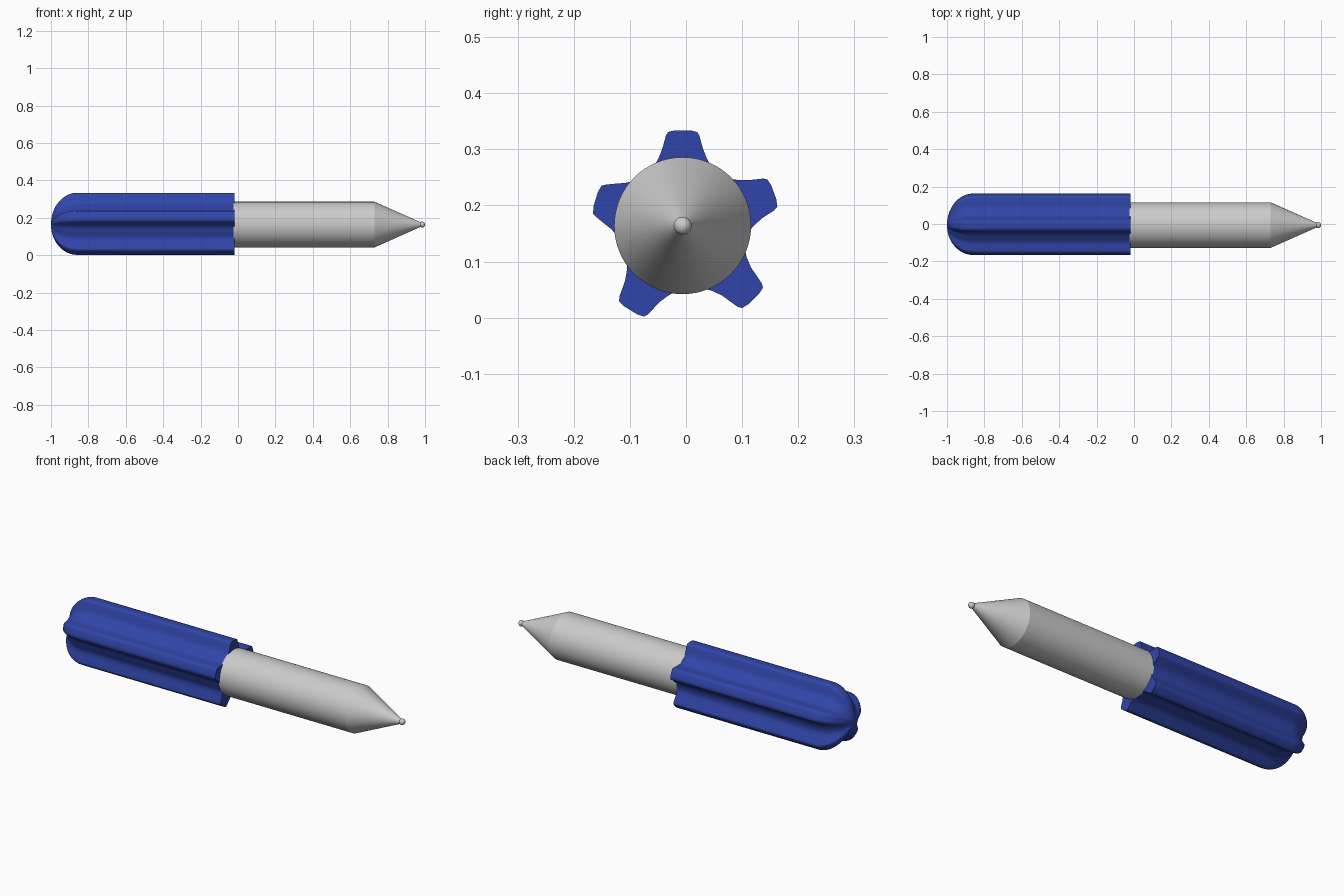
import bpy, bmesh, math

if "Cube" in bpy.data.objects:
    bpy.data.objects.remove(bpy.data.objects["Cube"])

CY, CZ = -0.006, 0.164   # long axis of the pen


def finish(name, bm, angle, color=None):
    bmesh.ops.recalc_face_normals(bm, faces=bm.faces)
    me = bpy.data.meshes.new(name)
    bm.to_mesh(me)
    bm.free()
    ob = bpy.data.objects.new(name, me)
    bpy.context.collection.objects.link(ob)
    ob.location = (0, CY, CZ)
    if color:
        mat = bpy.data.materials.new(name + "_paint")
        mat.diffuse_color = color
        mat.use_nodes = True
        mat.node_tree.nodes["Principled BSDF"].inputs["Base Color"].default_value = mat.diffuse_color
        me.materials.append(mat)
    bpy.ops.object.select_all(action='DESELECT')
    ob.select_set(True)
    bpy.context.view_layer.objects.active = ob
    bpy.ops.object.shade_smooth_by_angle(angle=math.radians(angle))
    return ob


def loft(stations, section):
    """Skin scaled copies of a (y, z) section along x and close both ends."""
    bm = bmesh.new()
    rings = [[bm.verts.new((x, y * s, z * s)) for y, z in section] for x, s in stations]
    n = len(section)
    for a, b in zip(rings, rings[1:]):
        for i in range(n):
            j = (i + 1) % n
            bm.faces.new((a[i], a[j], b[j], b[i]))
    bm.faces.new(rings[0])
    bm.faces.new(rings[-1])
    return bm


def circle(n):
    return [(math.cos(2 * math.pi * i / n), math.sin(2 * math.pi * i / n)) for i in range(n)]


# Barrel with tapered point
finish("barrel", loft([(-0.025, 0.122), (0.73, 0.122), (0.975, 0.013)], circle(64)), 20)

# Rounded writing nib
nib = [(0.984 - 0.016 * math.cos(a), 0.016 * math.sin(a))
       for a in [math.pi * (0.02 + 0.96 * k / 12) for k in range(13)]]
finish("nib", loft(nib, circle(24)), 40)

# Cap: slightly uneven five-finned section (fin angle, outer radius)
fins = [(20, 0.173), (90, 0.170), (163, 0.162), (238.5, 0.177), (314, 0.182)]
section = []
for k, (deg, R) in enumerate(fins):
    a = math.radians(deg)
    half = [(0.060, 0.102), (0.050, 0.108), (0.043, 0.120), (0.036, 0.138),
            (0.030, R - 0.010), (0.026, R - 0.003), (0.013, R)]
    outline = [(-t, r) for t, r in half] + [(0, R)] + [(t, r) for t, r in reversed(half)]
    for t, r in outline:
        section.append((r * math.cos(a) - t * math.sin(a), r * math.sin(a) + t * math.cos(a)))
    nxt = fins[(k + 1) % 5][0] + (360 if k == 4 else 0)
    mid = math.radians((deg + nxt) / 2)
    section.append((0.117 * math.cos(mid), 0.117 * math.sin(mid)))

# Domed closed end, then a straight run to the open edge
dome = [(-0.86 - 0.14 * math.cos(q), math.sin(q))
        for q in [math.pi / 2 * (0.02 + 0.98 * k / 16) for k in range(17)]]
finish("cap", loft(dome + [(-0.02, 1.0)], section), 50, (0.03, 0.06, 0.4, 1))
